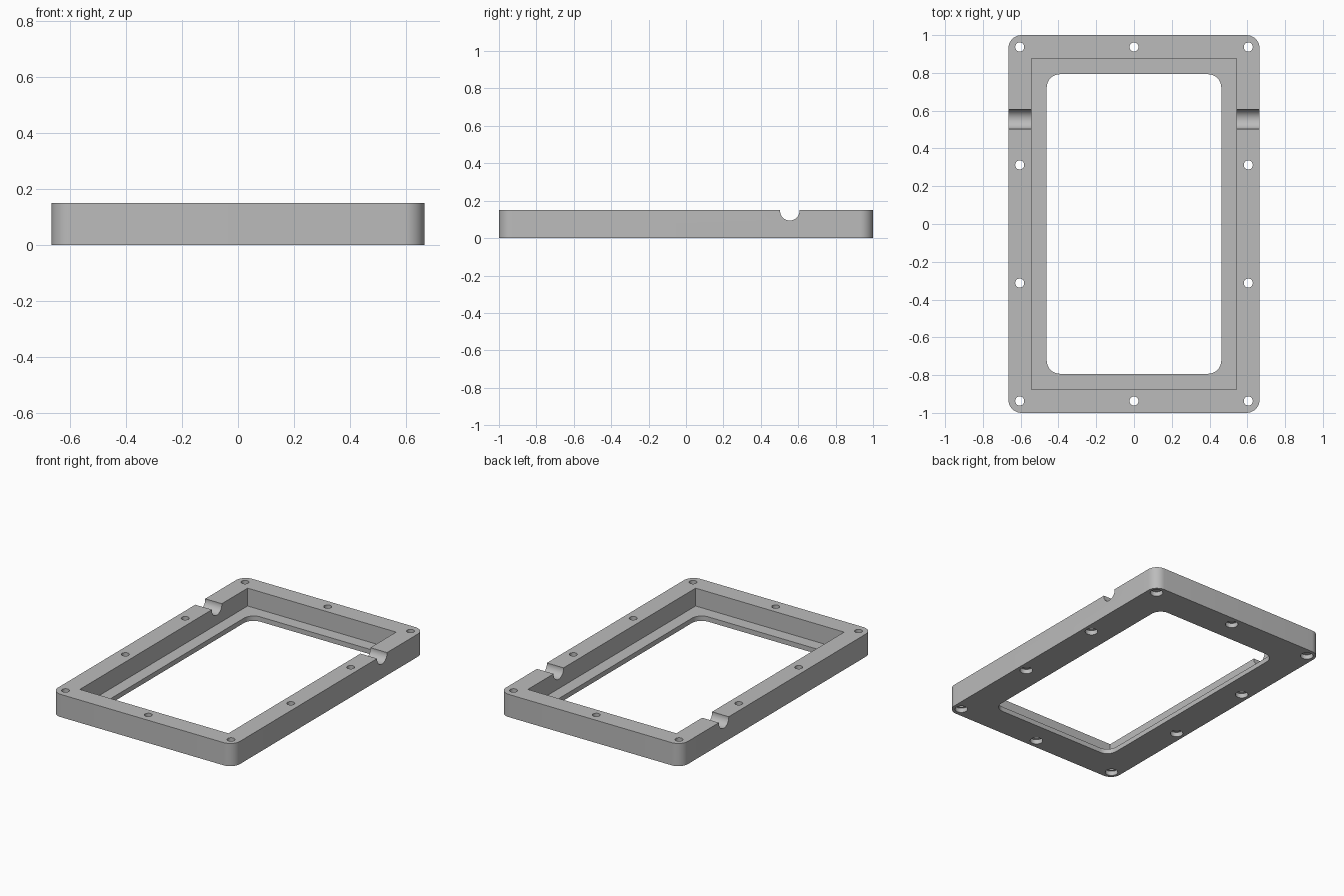
import bpy
import bmesh
import math
from mathutils import Matrix

if "Cube" in bpy.data.objects:
    bpy.data.objects.remove(bpy.data.objects["Cube"], do_unlink=True)

HEIGHT, LEDGE = 0.15, 0.032

grey = bpy.data.materials.new("plain grey")
grey.use_nodes = True
grey.diffuse_color = (0.5, 0.5, 0.5, 1)
grey.node_tree.nodes["Principled BSDF"].inputs["Base Color"].default_value = (0.5, 0.5, 0.5, 1)


def finish(name, bm):
    mesh = bpy.data.meshes.new(name)
    bm.to_mesh(mesh)
    bm.free()
    mesh.materials.append(grey)
    obj = bpy.data.objects.new(name, mesh)
    bpy.context.collection.objects.link(obj)
    return obj


def slab(name, half_x, half_y, z0, z1, radius=0):
    """Box whose upright edges are rounded."""
    bm = bmesh.new()
    size = Matrix.Diagonal((2 * half_x, 2 * half_y, z1 - z0, 1))
    bmesh.ops.create_cube(bm, size=1, matrix=Matrix.Translation((0, 0, (z0 + z1) / 2)) @ size)
    if radius:
        upright = [e for e in bm.edges if abs(e.verts[0].co.z - e.verts[1].co.z) > 0.01]
        bmesh.ops.bevel(bm, geom=upright, offset=radius, segments=12, profile=0.5, affect='EDGES')
    return finish(name, bm)


def rods(name, placements, radius, length):
    """Set of round rods, one for each placement matrix."""
    bm = bmesh.new()
    for place in placements:
        bmesh.ops.create_cone(bm, cap_ends=True, segments=32, radius1=radius,
                              radius2=radius, depth=length, matrix=place)
    return finish(name, bm)


def cut(target, cutter):
    mod = target.modifiers.new(cutter.name, 'BOOLEAN')
    mod.operation = 'DIFFERENCE'
    mod.solver = 'EXACT'
    mod.object = cutter
    bpy.context.view_layer.objects.active = target
    bpy.ops.object.modifier_apply(modifier=mod.name)
    bpy.data.objects.remove(cutter, do_unlink=True)


# Outer frame body
frame = slab("frame", 0.665, 1.0, 0, HEIGHT, 0.07)

# Square-cornered recess, then the rounded opening through its ledge
cut(frame, slab("recess", 0.543, 0.876, LEDGE, 0.3))
cut(frame, slab("opening", 0.462, 0.793, -0.1, 0.2, 0.07))

# Cable channel across both long sides
across = Matrix.Translation((0, 0.555, 0.146)) @ Matrix.Rotation(math.pi / 2, 4, 'Y')
cut(frame, rods("cable_channel", [across], 0.052, 2))

# Screw holes, with wider pockets for the heads underneath
spots = [(x, y) for x in (-0.605, 0.605) for y in (-0.937, -0.3125, 0.3125, 0.937)]
spots += [(0, -0.937), (0, 0.937)]
cut(frame, rods("screw_holes", [Matrix.Translation((x, y, 0.1)) for x, y in spots], 0.024, 0.5))
cut(frame, rods("head_pockets", [Matrix.Translation((x, y, 0)) for x, y in spots], 0.039, 0.06))

# Smooth the curved walls only
bpy.ops.object.select_all(action='DESELECT')
frame.select_set(True)
bpy.context.view_layer.objects.active = frame
bpy.ops.object.shade_smooth_by_angle(angle=math.radians(30))
